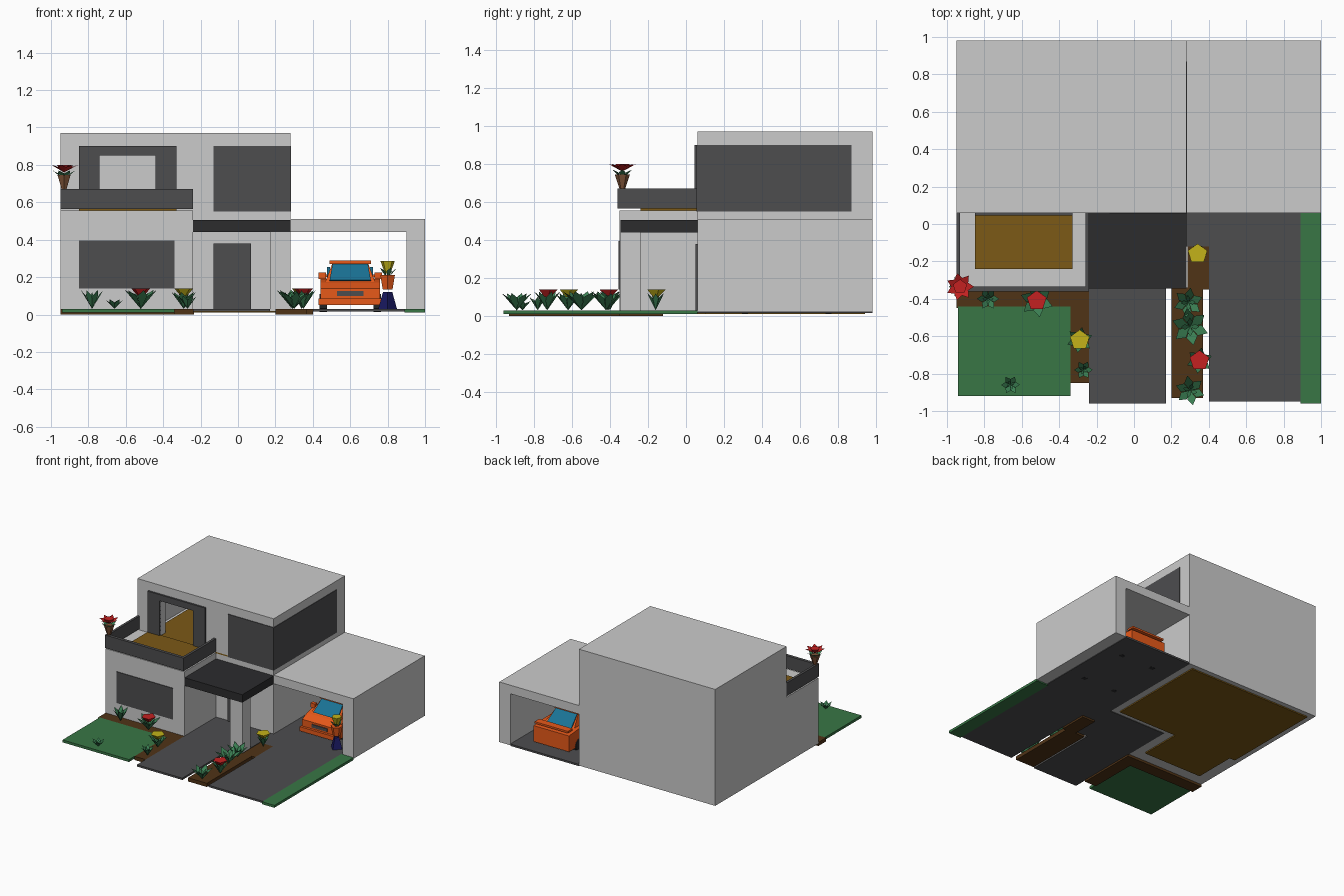
import bpy, bmesh, math
from mathutils import Vector

if "Cube" in bpy.data.objects:
    bpy.data.objects.remove(bpy.data.objects["Cube"])

MATS = {}
COLORS = {"dark": (.075, .075, .078), "black": (.025, .025, .027), "wood": (.2, .1, .008),
          "soil": (.08, .033, .008), "grass": (.04, .18, .06), "leaf": (.045, .22, .09),
          "orange": (.8, .1, .01), "blue": (.01, .17, .3), "navy": (.01, .01, .12),
          "red": (.55, .015, .015), "yellow": (.55, .45, .01), "clay": (.22, .09, .04)}


def finish(name, bm, color):
    me = bpy.data.meshes.new(name)
    bmesh.ops.recalc_face_normals(bm, faces=bm.faces)
    bm.to_mesh(me)
    bm.free()
    ob = bpy.data.objects.new(name, me)
    bpy.context.collection.objects.link(ob)
    if color:
        if color not in MATS:
            MATS[color] = bpy.data.materials.new(color)
            MATS[color].diffuse_color = (*COLORS[color], 1)
        me.materials.append(MATS[color])
    return ob


def box(name, x0, x1, y0, y1, z0, z1, color=None):
    bm = bmesh.new()
    bmesh.ops.create_cube(bm, size=1)
    for v in bm.verts:
        v.co = Vector(((x0 + x1) / 2 + v.co.x * (x1 - x0), (y0 + y1) / 2 + v.co.y * (y1 - y0),
                       (z0 + z1) / 2 + v.co.z * (z1 - z0)))
    return finish(name, bm, color)


def prism(name, profile, x0, x1, color, inset=0.0):
    """Side profile (y, z) extruded across x; verts above z 0.2 are drawn inwards by inset."""
    bm = bmesh.new()
    rings = [[bm.verts.new((x + (s * inset if z > .2 else 0), y, z)) for y, z in profile]
             for x, s in ((x0, 1), (x1, -1))]
    n = len(profile)
    bm.faces.new(rings[0])
    bm.faces.new(rings[1])
    for i in range(n):
        j = (i + 1) % n
        bm.faces.new((rings[0][i], rings[0][j], rings[1][j], rings[1][i]))
    return finish(name, bm, color)


def cone(name, x, y, z0, z1, r0, r1, color, sides=6):
    bm = bmesh.new()
    bmesh.ops.create_cone(bm, cap_ends=True, segments=sides, radius1=r0, radius2=r1, depth=z1 - z0)
    bmesh.ops.translate(bm, verts=bm.verts, vec=(x, y, (z0 + z1) / 2))
    return finish(name, bm, color)


def leaves(name, x, y, z, r, h, color, count=6, turn=0.0):
    """Ring of pointed leaves leaning outwards."""
    bm = bmesh.new()
    for k in range(count):
        a = turn + math.tau * k / count
        d, s = Vector((math.cos(a), math.sin(a), 0)), Vector((-math.sin(a), math.cos(a), 0))
        base, up = Vector((x, y, z)), Vector((0, 0, 1))
        mid = base + d * r * .55 + up * h * .7
        pts = (base, mid + s * r * .3, base + d * r + up * h, mid - s * r * .3)
        bm.faces.new([bm.verts.new(p) for p in pts])
    return finish(name, bm, color)


# ground floor, bay and wooden floors
box("ground_floor", -.95, .28, .06, .98, .02, .52)
box("front_bay", -.95, -.24, -.35, .06, .02, .555)
box("ground_floor_boards", -.9, .22, .1, .94, .01, .03, "wood")
box("bay_floor_boards", -.85, -.32, -.25, .1, .01, .03, "wood")
box("bay_window", -.85, -.34, -.355, -.34, .14, .395, "dark")
box("front_door", -.13, .07, .05, .07, .03, .38, "dark")

# upper floor: hollow room with an open balcony doorway
box("upper_floor_slab", -.95, .28, .06, .98, .5, .55)
box("upper_left_wall", -.95, -.87, .06, .98, .55, .92)
box("upper_right_wall", .2, .28, .06, .98, .55, .92)
box("upper_back_wall", -.95, .28, .9, .98, .55, .92)
box("upper_front_wall_left", -.95, -.74, .06, .12, .55, .92)
box("upper_front_wall_right", -.44, .28, .06, .12, .55, .92)
box("doorway_header", -.74, -.44, .06, .12, .85, .92)
box("upper_roof", -.95, .28, .06, .98, .9, .97)
box("corner_window_front", -.13, .284, .055, .075, .55, .9, "dark")
box("corner_window_side", .27, .284, .056, .87, .55, .9, "dark")

# balcony
box("balcony_boards", -.85, -.33, -.24, .06, .55, .565, "wood")
box("room_boards", -.84, .18, .06, .88, .55, .56, "wood")
box("parapet_front", -.95, -.24, -.36, -.335, .565, .67, "dark")
for x, side in ((-.95, "left"), (-.26, "right")):
    box("parapet_" + side, x, x + .02, -.34, .06, .565, .67, "dark")
for x0, x1, side in ((-.85, -.74, "left"), (-.44, -.33, "right")):
    box("doorway_frame_" + side, x0, x1, .045, .065, .56, .9, "dark")
box("doorway_frame_top", -.85, -.33, .045, .065, .85, .9, "dark")

# porch
box("porch_canopy", -.24, .28, -.345, .06, .44, .505, "black")
box("porch_post", .17, .28, -.345, -.24, .02, .44)

# carport, open at front and back
box("carport_roof", .28, 1, .06, .98, .44, .51)
box("carport_wall", .9, 1, .06, .98, .02, .51)
box("carport_floor", .28, .9, .06, .98, .015, .03, "dark")

# garden ground
box("driveway", .4, .89, -.95, .06, .015, .03, "dark")
box("drive_link", .28, .4, -.12, .06, .015, .03, "dark")
box("front_path", -.24, .17, -.96, -.34, .015, .03, "dark")
box("porch_floor", -.24, .28, -.34, .06, .015, .03, "dark")
box("lawn", -.94, -.34, -.92, -.44, .01, .03, "grass")
box("side_lawn", .89, 1, -.96, .06, .01, .03, "grass")
box("bed_under_bay", -.95, -.24, -.45, -.35, .0, .03, "soil")
box("bed_by_path", -.34, -.235, -.85, -.35, .0, .03, "soil")
box("bed_by_drive", .2, .37, -.93, -.34, .0, .03, "soil")
box("bed_by_porch", .285, .4, -.35, -.12, .0, .03, "soil")

# garden plants: x, y, radius, height, flower colour
plants = [(-.78, -.4, .06, .1, None), (-.52, -.41, .09, .1, "red"), (-.29, -.62, .07, .09, "yellow"),
          (-.27, -.78, .05, .07, None), (.3, -.55, .1, .1, None), (.35, -.73, .07, .1, "red"),
          (.34, -.16, .05, .09, "yellow"), (.3, -.89, .08, .09, None), (.29, -.42, .08, .09, None),
          (-.66, -.86, .05, .05, None)]
for i, (x, y, r, h, flower) in enumerate(plants):
    leaves(f"plant_{i}", x, y, .03, r, h, "leaf", 6, i * .7)
    leaves(f"plant_inner_{i}", x, y, .03, r * .5, h * .9, "leaf", 4, i * .4)
    if flower:
        cone(f"flower_{i}", x, y, .1, .14, .015, .055, flower, 5)

# balcony flower pot
cone("balcony_pot", -.93, -.335, .67, .745, .015, .04, "clay")
leaves("balcony_leaves", -.93, -.335, .72, .06, .05, "leaf")
leaves("balcony_flower", -.93, -.335, .76, .075, .04, "red", 7)
cone("balcony_flower_centre", -.93, -.335, .77, .8, .02, .04, "red", 5)

# carport flower pot on a stand
cone("pot_stand", .8, .13, .03, .12, .05, .025, "navy", 4)
cone("carport_pot", .8, .13, .135, .21, .03, .045, "orange", 6)
leaves("carport_leaves", .8, .13, .19, .05, .06, "leaf", 5)
cone("carport_flower", .8, .13, .22, .285, .015, .04, "yellow", 5)

# car
prism("car_body", [(.2, .05), (.2, .14), (.26, .17), (.34, .19), (.76, .19), (.88, .18), (.88, .05)],
      .44, .76, "orange")
prism("car_cabin", [(.27, .17), (.38, .275), (.66, .275), (.79, .17)], .465, .735, "orange", .04)
prism("windscreen", [(.275, .18), (.365, .266), (.36, .269), (.268, .184)], .49, .71, "blue", .015)
prism("rear_window", [(.78, .18), (.675, .265), (.68, .271), (.788, .184)], .49, .71, "blue", .015)
box("car_roof", .49, .71, .35, .69, .27, .29, "orange")
box("front_bumper", .43, .77, .18, .22, .05, .085, "orange")
box("rear_wing", .45, .75, .82, .88, .2, .215, "orange")
box("grille", .53, .67, .192, .21, .1, .125, "dark")
for sx, side in ((-1, "left"), (1, "right")):
    box("side_window_" + side, .6 + sx * .115 - .008, .6 + sx * .115 + .008, .4, .64, .19, .255, "blue")
    box("mirror_" + side, .6 + sx * .15 - .02, .6 + sx * .15 + .02, .32, .35, .19, .225, "orange")
    for y, end in ((.31, "front"), (.75, "rear")):
        wheel = cone(f"wheel_{end}_{side}", 0, 0, -.02, .02, .05, .05, "black", 10)
        wheel.rotation_euler.y = math.pi / 2
        wheel.location = (.6 + sx * .145, y, .062)

for m in bpy.data.materials:
    if m.users and not m.is_grease_pencil:
        m.use_nodes = True
        m.node_tree.nodes["Principled BSDF"].inputs["Base Color"].default_value = m.diffuse_color
